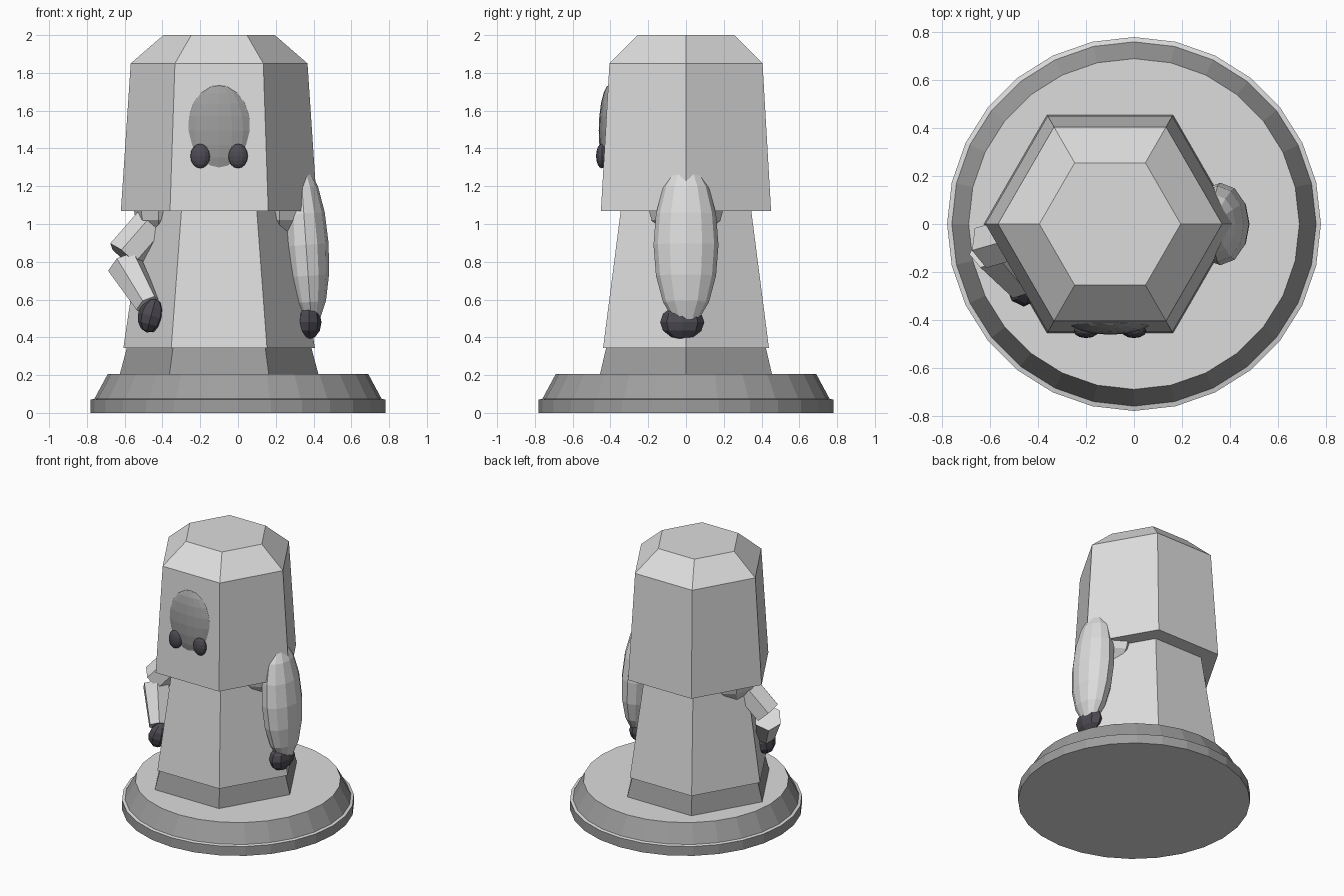
import bpy, bmesh, math
from mathutils import Vector, Matrix

if "Cube" in bpy.data.objects:
    bpy.data.objects.remove(bpy.data.objects["Cube"])


def mat(name, r, g, b):
    m = bpy.data.materials.new(name)
    m.diffuse_color = (r, g, b, 1)
    m.use_nodes = True
    m.node_tree.nodes["Principled BSDF"].inputs["Base Color"].default_value = m.diffuse_color
    return m


LIGHT = mat("light grey", 0.72, 0.72, 0.72)
MID = mat("mid grey", 0.34, 0.34, 0.34)
DARK = mat("dark purple grey", 0.075, 0.07, 0.085)


def finish(bm, name, mats, matrix=Matrix()):
    bmesh.ops.transform(bm, matrix=matrix, verts=bm.verts)
    bmesh.ops.recalc_face_normals(bm, faces=bm.faces)
    me = bpy.data.meshes.new(name)
    bm.to_mesh(me)
    bm.free()
    ob = bpy.data.objects.new(name, me)
    bpy.context.collection.objects.link(ob)
    for m in mats:
        me.materials.append(m)
    return ob


def lathe(name, profile, n, mats, x=0.0):
    """Stack n-sided rings from (radius, z) pairs and cap both ends."""
    bm = bmesh.new()
    rings = [[bm.verts.new((x + r * math.cos(2 * math.pi * i / n),
                            r * math.sin(2 * math.pi * i / n), z))
              for i in range(n)] for r, z in profile]
    for a, b in zip(rings, rings[1:]):
        for i in range(n):
            j = (i + 1) % n
            bm.faces.new((a[i], a[j], b[j], b[i]))
    bm.faces.new(rings[0][::-1])
    bm.faces.new(rings[-1])
    return finish(bm, name, mats)


def ellipsoid(name, centre, radii, mats, seg=12, rings=8, tilt=0.0):
    bm = bmesh.new()
    bmesh.ops.create_uvsphere(bm, u_segments=seg, v_segments=rings, radius=1)
    m = (Matrix.Translation(centre) @ Matrix.Rotation(math.radians(tilt), 4, 'Y')
         @ Matrix.Diagonal((*radii, 1)))
    return finish(bm, name, mats, m)


def limb(name, a, b, ra, rb, mats, n=6):
    """Tapered prism from point a to point b."""
    a, b = Vector(a), Vector(b)
    d = b - a
    bm = bmesh.new()
    bmesh.ops.create_cone(bm, cap_ends=True, segments=n, radius1=ra, radius2=rb,
                          depth=d.length)
    m = Matrix.Translation((a + b) / 2) @ d.to_track_quat('Z', 'Y').to_matrix().to_4x4()
    return finish(bm, name, mats, m)


# Round base: light flat faces, darker rim
base = lathe("base", [(0.78, 0), (0.78, 0.07), (0.76, 0.075), (0.69, 0.205)], 28,
             [LIGHT, MID])
for p in base.data.polygons:
    p.material_index = 0 if abs(p.normal.z) > 0.95 else 1

# Six-sided figure, offset from the base centre
CX = -0.10
lathe("hem", [(0.527, 0.2), (0.487, 0.35)], 6, [MID], CX)
lathe("robe", [(0.507, 0.343), (0.396, 1.09)], 6, [LIGHT], CX)
lathe("hood", [(0.52, 1.07), (0.468, 1.85), (0.295, 2.0)], 6, [LIGHT], CX)

# Face and eyes
ellipsoid("face", (CX, -0.40, 1.495), (0.18, 0.062, 0.245), [MID], 16, 10)
for side in (-1, 1):
    ellipsoid("eye", (CX + side * 0.10, -0.446, 1.36), (0.052, 0.03, 0.065), [DARK], 12, 8)
    ellipsoid("shoulder", (CX + side * 0.32, 0, 1.12), (0.14, 0.21, 0.2), [LIGHT], 8, 6)

# Hanging sleeve and hand on the right
ellipsoid("hanging_sleeve", (0.36, 0, 0.89), (0.12, 0.172, 0.43), [LIGHT], 12, 8, -4)
ellipsoid("hanging_hand", (0.375, -0.02, 0.48), (0.067, 0.117, 0.09), [DARK], 8, 6)

# Bent arm and hand on the left
limb("upper_arm", (-0.36, -0.02, 1.11), (-0.605, -0.09, 0.83), 0.10, 0.10, [LIGHT])
limb("forearm", (-0.60, -0.10, 0.785), (-0.475, -0.25, 0.57), 0.097, 0.07, [LIGHT])
ellipsoid("bent_hand", (-0.46, -0.265, 0.515), (0.07, 0.08, 0.092), [DARK], 8, 6, 15)
